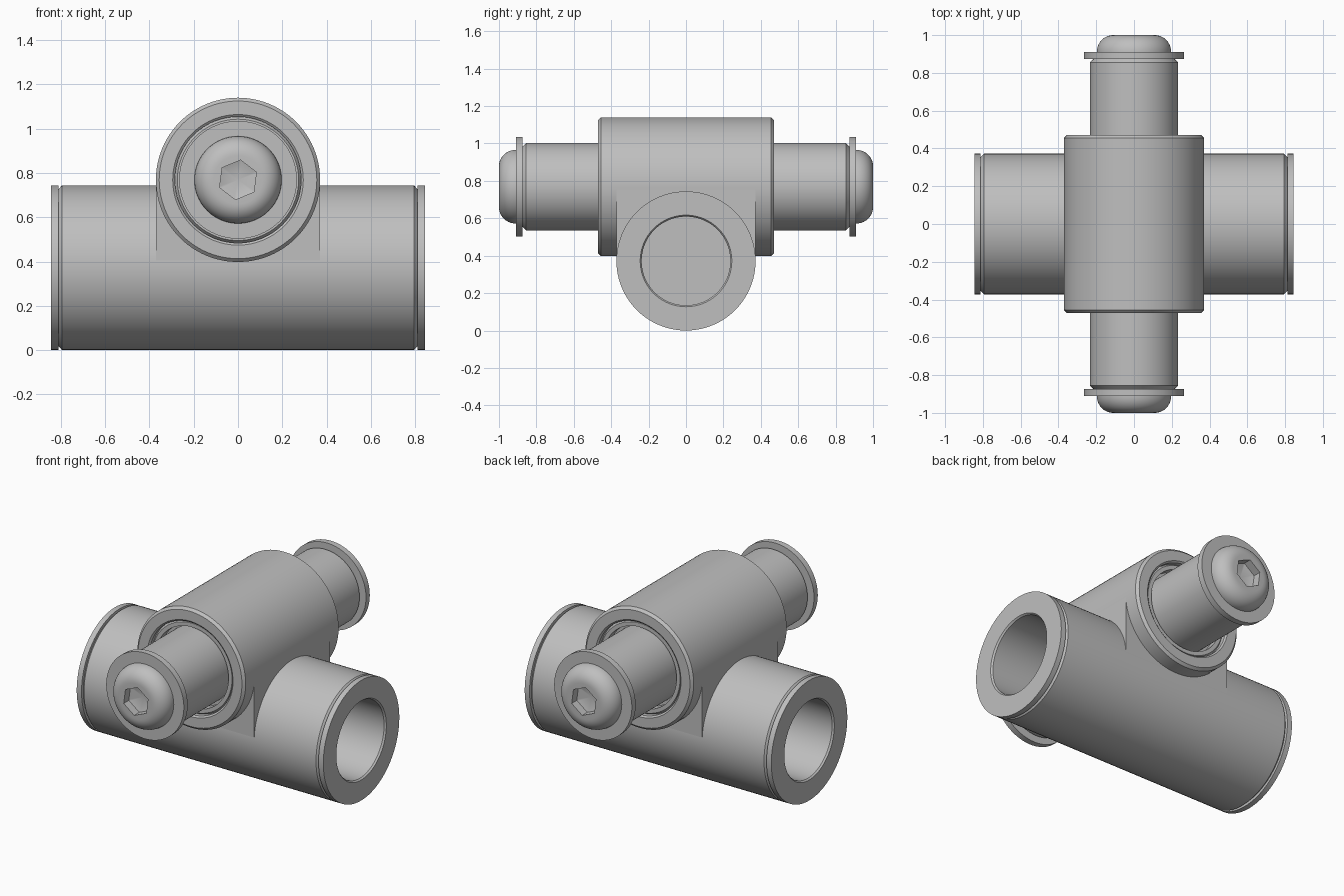
import bpy, bmesh, math
from mathutils import Matrix

if "Cube" in bpy.data.objects:
    bpy.data.objects.remove(bpy.data.objects["Cube"], do_unlink=True)

# One plain metal grey
metal = bpy.data.materials.new("metal grey")
metal.use_nodes = True
GREY = (0.52, 0.52, 0.52, 1)
metal.diffuse_color = GREY
metal.node_tree.nodes["Principled BSDF"].inputs["Base Color"].default_value = GREY

SEG = 96
LOW, HIGH = 0.372, 0.769      # axis heights of the two crossing cylinders
HEX_TURN = math.radians(22.5)


def finish(name, bm):
    bmesh.ops.recalc_face_normals(bm, faces=bm.faces)
    mesh = bpy.data.meshes.new(name)
    bm.to_mesh(mesh)
    bm.free()
    mesh.materials.append(metal)
    ob = bpy.data.objects.new(name, mesh)
    bpy.context.scene.collection.objects.link(ob)
    bpy.ops.object.select_all(action='DESELECT')
    ob.select_set(True)
    bpy.context.view_layer.objects.active = ob
    bpy.ops.object.shade_smooth_by_angle(angle=math.radians(30))
    return ob


def hex_radius(r, a):
    """Distance from the centre to a hexagon side at angle a."""
    return r * math.cos(math.pi / 6) / math.cos((a - HEX_TURN) % (math.pi / 3) - math.pi / 6)


def lathe(name, profile, height, turn=0):
    """Revolve (distance, radius[, 'hex']) points around -y, then turn about z."""
    bm = bmesh.new()
    rings = []
    for t, r, *kind in profile:
        if r == 0:
            rings.append([bm.verts.new((0, -t, 0))] * SEG)
            continue
        ring = []
        for i in range(SEG):
            a = 2 * math.pi * i / SEG
            d = hex_radius(r, a) if kind else r
            ring.append(bm.verts.new((d * math.cos(a), -t, d * math.sin(a))))
        rings.append(ring)
    for p, q in zip(rings, rings[1:]):
        for i in range(SEG):
            j = (i + 1) % SEG
            corners = list(dict.fromkeys((p[i], p[j], q[j], q[i])))
            bm.faces.new(corners)
    bm.transform(Matrix.Translation((0, 0, height)) @ Matrix.Rotation(math.radians(turn), 4, 'Z'))
    return finish(name, bm)


def both_ends(half):
    """Mirror a half profile that runs from the end floor to the outer wall."""
    return half + [(-t, r) for t, r in reversed(half)]


# Lower sleeve with a blind bore, grooves and end collars
lathe("lower_sleeve", both_ends([
    (0.40, 0), (0.40, 0.237), (0.835, 0.237), (0.845, 0.245), (0.845, 0.372),
    (0.812, 0.372), (0.812, 0.354), (0.795, 0.372)]), LOW, 90)

# Upper housing with recessed ends
lathe("upper_housing", both_ends([
    (0.38, 0), (0.38, 0.285), (0.462, 0.285), (0.47, 0.295),
    (0.47, 0.356), (0.455, 0.371)]), HIGH)

# Bushing seated in the housing
lathe("bushing", both_ends([
    (0.40, 0), (0.40, 0.25), (0.45, 0.25), (0.45, 0.274), (0.435, 0.285)]), HIGH)

# Square web joining sleeve and housing
bm = bmesh.new()
bmesh.ops.create_cube(bm, size=1, matrix=Matrix.Translation((0, 0, (LOW + HIGH) / 2))
                      @ Matrix.Diagonal((0.741, 0.741, HIGH - LOW, 1)))
finish("joining_web", bm)

# Through shaft with chamfered ends
lathe("shaft", both_ends([(0.875, 0), (0.875, 0.213), (0.855, 0.234)]), HIGH)

# Washer and domed socket bolt at each end of the shaft
arc = [math.pi / 2 * i / 10 for i in range(11)]
dome = [(0.91 + 0.09 * math.sin(a), 0.11 + 0.087 * math.cos(a)) for a in arc]
socket = [(1.0, 0.09, 'hex'), (0.95, 0.09, 'hex'), (0.925, 0)]
for side, turn in (("front", 0), ("back", 180)):
    lathe(side + "_washer", [(0.873, 0), (0.873, 0.266), (0.91, 0.266), (0.91, 0)], HIGH, turn)
    lathe(side + "_bolt_head", [(0.905, 0), (0.905, 0.197)] + dome + socket, HIGH, turn)
